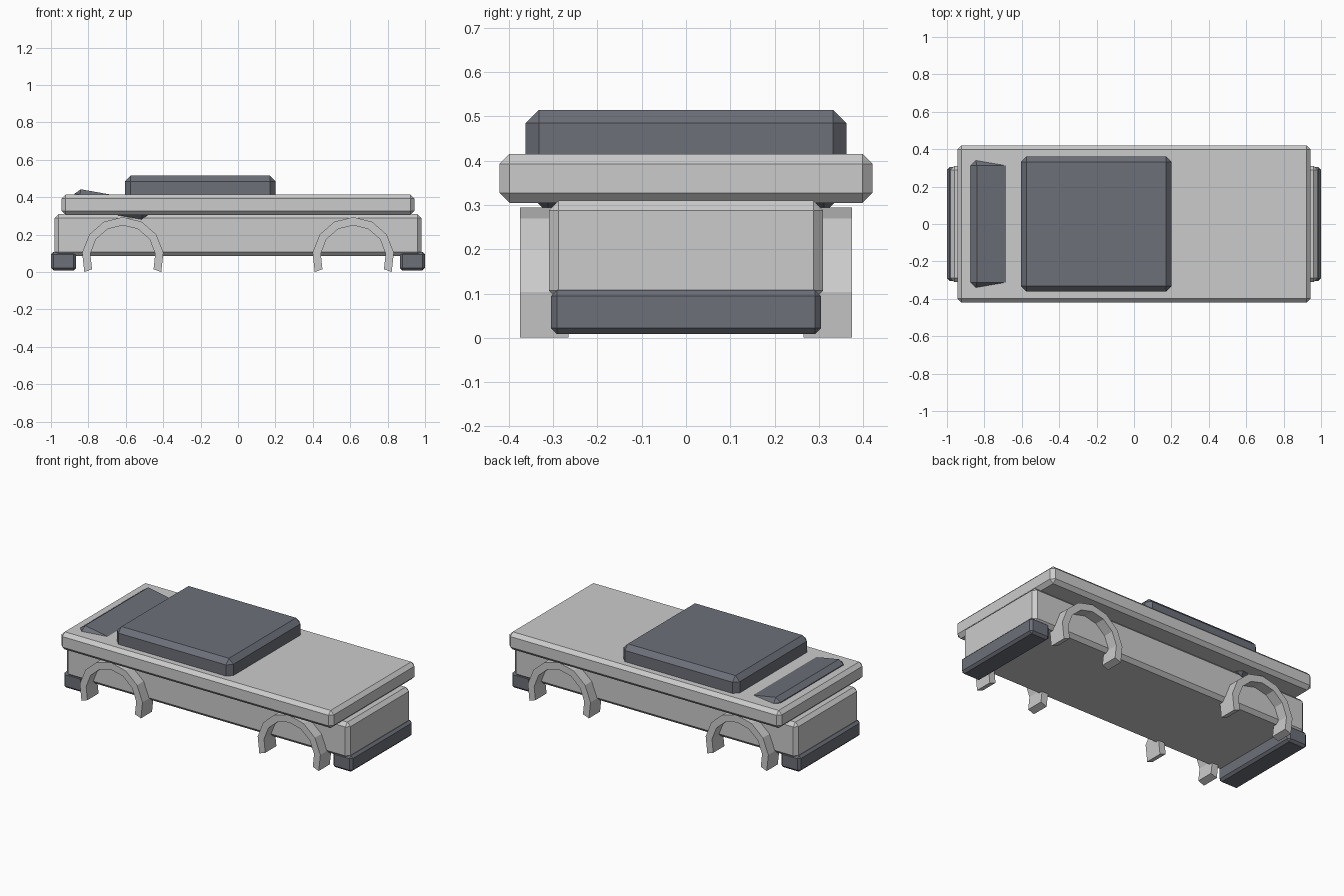
import bpy, bmesh
from math import radians, sin, cos

if "Cube" in bpy.data.objects:
    bpy.data.objects.remove(bpy.data.objects["Cube"])

dark = bpy.data.materials.new("dark_grey")
dark.diffuse_color = (0.15, 0.16, 0.19, 1)
dark.use_nodes = True
dark.node_tree.nodes["Principled BSDF"].inputs["Base Color"].default_value = dark.diffuse_color


def add_object(name, bm, mat=None):
    bmesh.ops.recalc_face_normals(bm, faces=bm.faces)
    mesh = bpy.data.meshes.new(name)
    bm.to_mesh(mesh)
    bm.free()
    obj = bpy.data.objects.new(name, mesh)
    bpy.context.collection.objects.link(obj)
    if mat:
        mesh.materials.append(mat)
    return obj


def block(name, x, half_y, z, chamfer, mat=None):
    """Chamfered box from x and z ranges, symmetric in y."""
    bm = bmesh.new()
    bmesh.ops.create_cube(bm, size=1)
    bmesh.ops.scale(bm, vec=(x[1] - x[0], 2 * half_y, z[1] - z[0]), verts=bm.verts)
    obj = add_object(name, bm, mat)
    obj.location = ((x[0] + x[1]) / 2, 0, (z[0] + z[1]) / 2)
    bevel = obj.modifiers.new("chamfer", 'BEVEL')
    bevel.width = chamfer
    bevel.segments = 1
    return obj


def arch(name, cx, side):
    """Eight-segment arch with a rectangular section, ending below the axle line."""
    bm = bmesh.new()
    rings = []
    for i in range(9):
        a = radians(-20 + 27.5 * i)
        rings.append([bm.verts.new((cx + r * cos(a), side * y, 0.075 + r * sin(a)))
                      for r, y in ((0.219, 0.265), (0.219, 0.375), (0.175, 0.375), (0.175, 0.265))])
    for p, q in zip(rings, rings[1:]):
        for k in range(4):
            n = (k + 1) % 4
            bm.faces.new((p[k], p[n], q[n], q[k]))
    bm.faces.new(rings[0])
    bm.faces.new(rings[-1])
    return add_object(name, bm)


# Body
block("lower_body", (-0.982, 0.982), 0.31, (0.085, 0.31), 0.022)
block("upper_body", (-0.943, 0.943), 0.421, (0.305, 0.415), 0.022)
block("cabin", (-0.605, 0.20), 0.362, (0.335, 0.515), 0.03, dark)

# Tilted windscreen panel sunk through the upper body
screen = block("windscreen", (-0.88, -0.476), 0.34, (0.311, 0.413), 0.028, dark)
screen.rotation_euler.y = radians(10)

# Bumpers and wheel arches
for end, s in (("front", -1), ("rear", 1)):
    block(end + "_bumper", sorted((s * 1.0, s * 0.865)), 0.305, (0.008, 0.108), 0.014, dark)
    for side_name, side in (("left", -1), ("right", 1)):
        arch(f"{end}_{side_name}_wheel_arch", s * 0.616, side)
